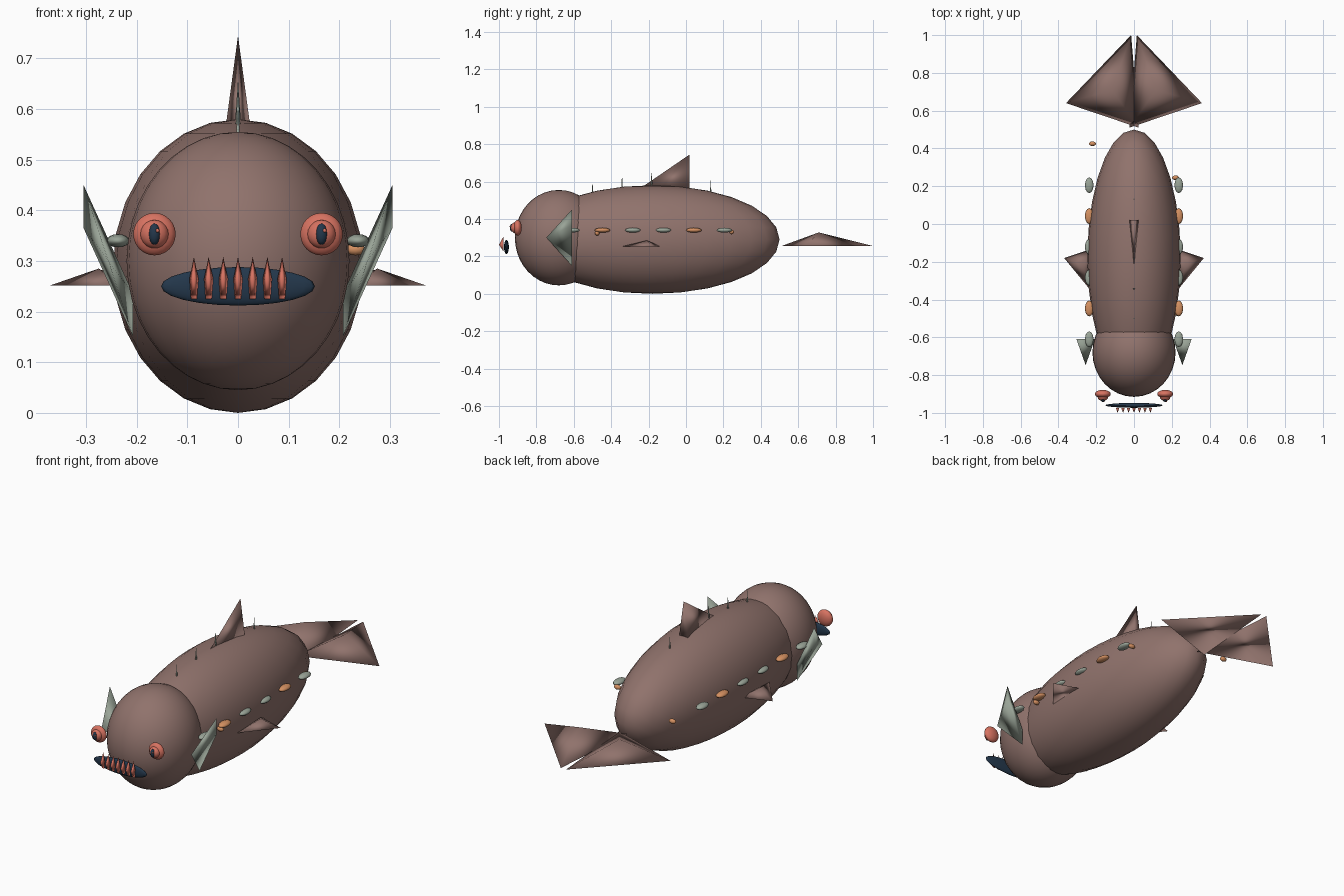
import bpy, bmesh, math
from mathutils import Vector

if "Cube" in bpy.data.objects:
    bpy.data.objects.remove(bpy.data.objects["Cube"])


def material(name, rgb):
    m = bpy.data.materials.new(name)
    m.diffuse_color = (*rgb, 1)
    m.use_nodes = True
    m.node_tree.nodes["Principled BSDF"].inputs["Base Color"].default_value = m.diffuse_color
    return m


BROWN = material("dusky_brown", (0.28, 0.17, 0.15))
SAGE = material("grey_green", (0.32, 0.37, 0.31))
CORAL = material("coral", (0.68, 0.17, 0.12))
ORANGE = material("soft_orange", (0.66, 0.28, 0.12))
NAVY = material("dark_navy", (0.017, 0.038, 0.07))


def finish(bm, name, mat, smooth=True):
    bmesh.ops.recalc_face_normals(bm, faces=bm.faces)
    me = bpy.data.meshes.new(name)
    bm.to_mesh(me)
    bm.free()
    me.materials.append(mat)
    for p in me.polygons:
        p.use_smooth = smooth
    ob = bpy.data.objects.new(name, me)
    bpy.context.collection.objects.link(ob)
    return ob


def ellipsoid(name, centre, radii, mat, seg=16, rings=10):
    bm = bmesh.new()
    bmesh.ops.create_uvsphere(bm, u_segments=seg, v_segments=rings, radius=1)
    for v in bm.verts:
        v.co = Vector(c + r * k for c, r, k in zip(centre, radii, v.co))
    return finish(bm, name, mat)


def pyramid(name, base, apex, mat):
    bm = bmesh.new()
    ring = [bm.verts.new(p) for p in base]
    tip = bm.verts.new(apex)
    bm.faces.new(ring)
    for i, v in enumerate(ring):
        bm.faces.new((v, ring[(i + 1) % len(ring)], tip))
    return finish(bm, name, mat)


def flip(points, s):
    return [(s * x, y, z) for x, y, z in points]


# Body and head
ellipsoid("body", (0, -0.18, 0.29), (0.247, 0.68, 0.29), BROWN, 28, 14)
ellipsoid("head", (0, -0.68, 0.30), (0.22, 0.235, 0.255), BROWN, 32, 20)

# Dorsal fin
pyramid("dorsal_fin", [(-0.025, 0.02, 0.56), (0.025, 0.02, 0.56), (0, -0.25, 0.56)],
        (0, 0.02, 0.745), BROWN)

# Mouth and its row of teeth
ellipsoid("mouth", (0, -0.96, 0.25), (0.152, 0.013, 0.038), NAVY, 24, 12)
for i in range(7):
    x = (i - 3) * 0.029
    pyramid("tooth", [(x, -0.975, 0.308), (x + 0.009, -0.975, 0.265),
                      (x + 0.006, -0.975, 0.225), (x - 0.006, -0.975, 0.225),
                      (x - 0.009, -0.975, 0.265)], (x, -1.0, 0.262), CORAL)

# Spines along the back
for i, top in enumerate((0.605, 0.64, 0.66, 0.645, 0.61)):
    y = -0.5 + i * 0.158
    pyramid("back_spine", [(0.006 * math.cos(a), y + 0.006 * math.sin(a), top - 0.09)
                           for a in (k * math.tau / 6 for k in range(6))],
            (0, y, top), SAGE)

# Paired parts
for s, side in ((-1, "left"), (1, "right")):
    # Eyes
    ex = s * 0.165
    ellipsoid(side + "_eye_rim", (ex, -0.9, 0.353), (0.042, 0.022, 0.042), CORAL, 20, 12)
    ellipsoid(side + "_eye_ball", (ex, -0.915, 0.353), (0.028, 0.022, 0.028), CORAL)
    ellipsoid(side + "_pupil", (ex, -0.93, 0.353), (0.012, 0.012, 0.021), NAVY, 12, 8)
    ellipsoid(side + "_eye_glint", (ex + 0.006, -0.939, 0.36), (0.004, 0.004, 0.004), CORAL, 8, 6)

    # Gill fins pointing forward
    pyramid(side + "_gill_fin",
            flip([(0.305, -0.61, 0.45), (0.305, -0.61, 0.365),
                  (0.207, -0.61, 0.15), (0.207, -0.61, 0.235)], s),
            (s * 0.256, -0.747, 0.30), SAGE)

    # Flat-bottomed side fins and tail halves
    pyramid(side + "_side_fin",
            flip([(0.37, -0.18, 0.252), (0.22, -0.13, 0.252), (0.235, -0.345, 0.252)], s),
            (s * 0.275, -0.21, 0.285), BROWN)
    pyramid(side + "_tail_fin",
            flip([(0.015, 1.0, 0.255), (0.36, 0.64, 0.255), (-0.025, 0.51, 0.255)], s),
            (s * 0.117, 0.71, 0.328), BROWN)

    # Row of spots along the flank
    for i in range(6):
        ellipsoid(side + "_flank_spot", (s * 0.237, -0.61 + i * 0.163, 0.34),
                  (0.023, 0.042, 0.013), ORANGE if i in (1, 4) else SAGE, 12, 8)

# Small stray lights
for x, y, z in ((0.22, 0.245, 0.33), (0.232, -0.475, 0.323), (-0.22, 0.425, 0.34)):
    ellipsoid("small_light", (x, y, z), (0.019, 0.012, 0.012), ORANGE, 12, 8)
